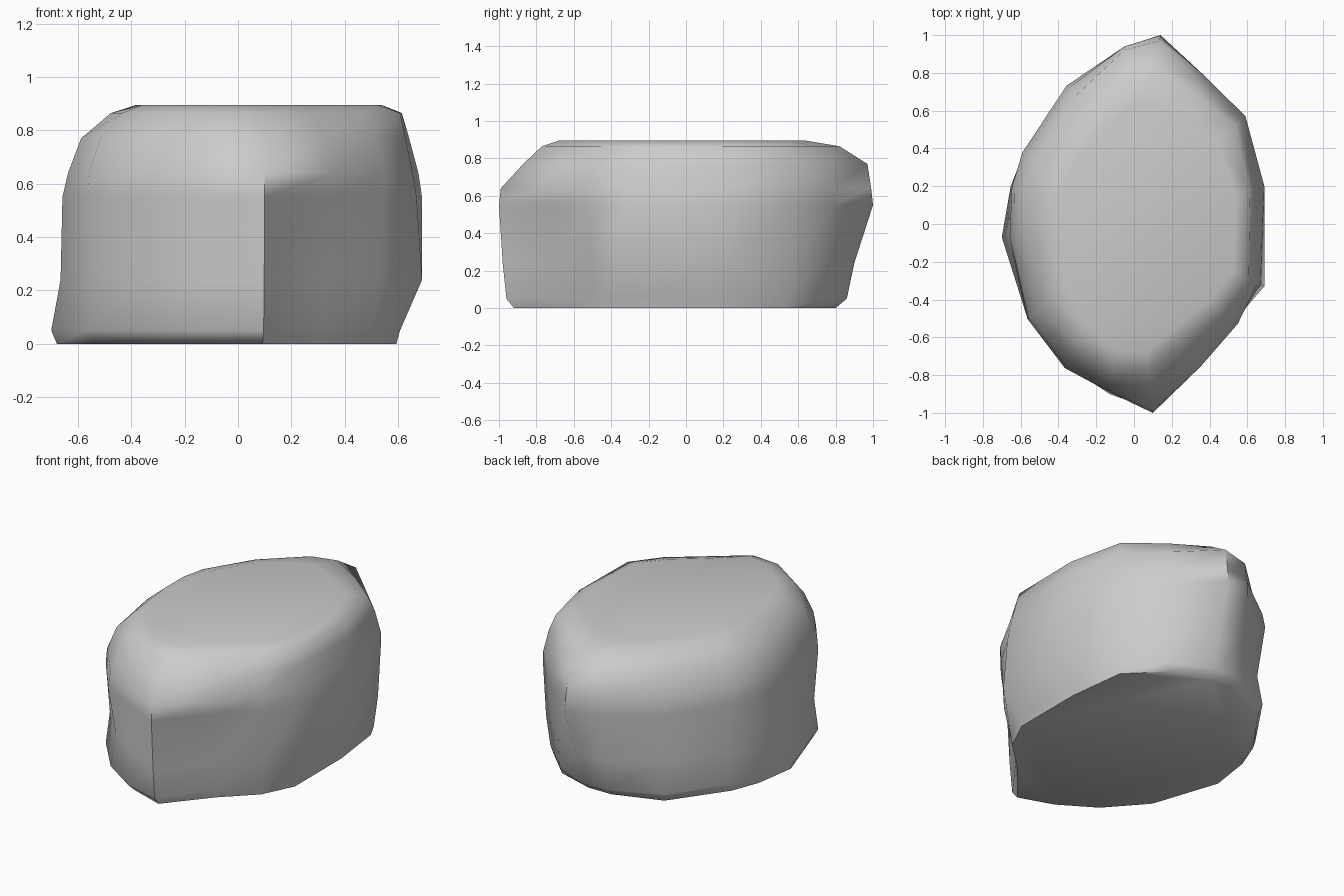
import bpy, bmesh, math

# widest plan outline of the boulder, counter-clockwise from the right side
outline = [(.69, -.33), (.69, .2), (.59, .57), (.38, .79), (.14, 1), (-.05, .95),
           (-.36, .74), (-.59, .38), (-.66, .2), (-.70, -.07), (-.58, -.52),
           (-.37, -.77), (-.13, -.91), (.1, -1), (.36, -.77), (.56, -.54)]

# height -> percentage of the outline reached at each corner
levels = {
    0.00: [86, 86, 93, 92, 80, 84, 94, 97, 97, 97, 93, 92, 93, 92, 86, 89],
    0.05: [88, 88, 95, 94, 86, 90, 97, 99, 99, 100, 97, 97, 99, 96, 87, 90],
    0.24: [100, 97, 98, 95, 90, 92, 93, 97, 98, 95, 94, 93, 94, 98, 88, 95],
    0.55: [97, 100, 100, 99, 100, 99, 99, 100, 98, 94, 97, 99, 98, 100, 93, 97],
    0.64: [95, 98, 100, 99, 99, 99, 97, 97, 96, 91, 96, 97, 97, 99, 98, 98],
    0.77: [91, 93, 96, 95, 97, 97, 90, 89, 89, 84, 89, 90, 91, 87, 89, 92],
    0.865: [88, 89, 91, 87, 82, 82, 76, 75, 72, 68, 75, 81, 83, 77, 79, 85],
    0.895: [76, 78, 75, 70, 64, 64, 62, 61, 58, 53, 62, 69, 73, 68, 68, 73],
}

# loft the rings and cap both ends
bm = bmesh.new()
rings = [[bm.verts.new((x * s / 100, y * s / 100, z)) for (x, y), s in zip(outline, row)]
         for z, row in levels.items()]
n = len(outline)
for low, high in zip(rings, rings[1:]):
    for i in range(n):
        j = (i + 1) % n
        bm.faces.new((low[i], low[j], high[j], high[i]))
bm.faces.new(rings[0][::-1])
bm.faces.new(rings[-1])
bmesh.ops.recalc_face_normals(bm, faces=bm.faces)

mesh = bpy.data.meshes.new("boulder")
bm.to_mesh(mesh)
bm.free()
boulder = bpy.data.objects.new("boulder", mesh)
bpy.context.collection.objects.link(boulder)

# soft worn shading with a crisp underside
bpy.context.view_layer.objects.active = boulder
boulder.select_set(True)
bpy.ops.object.shade_smooth_by_angle(angle=math.radians(55))
